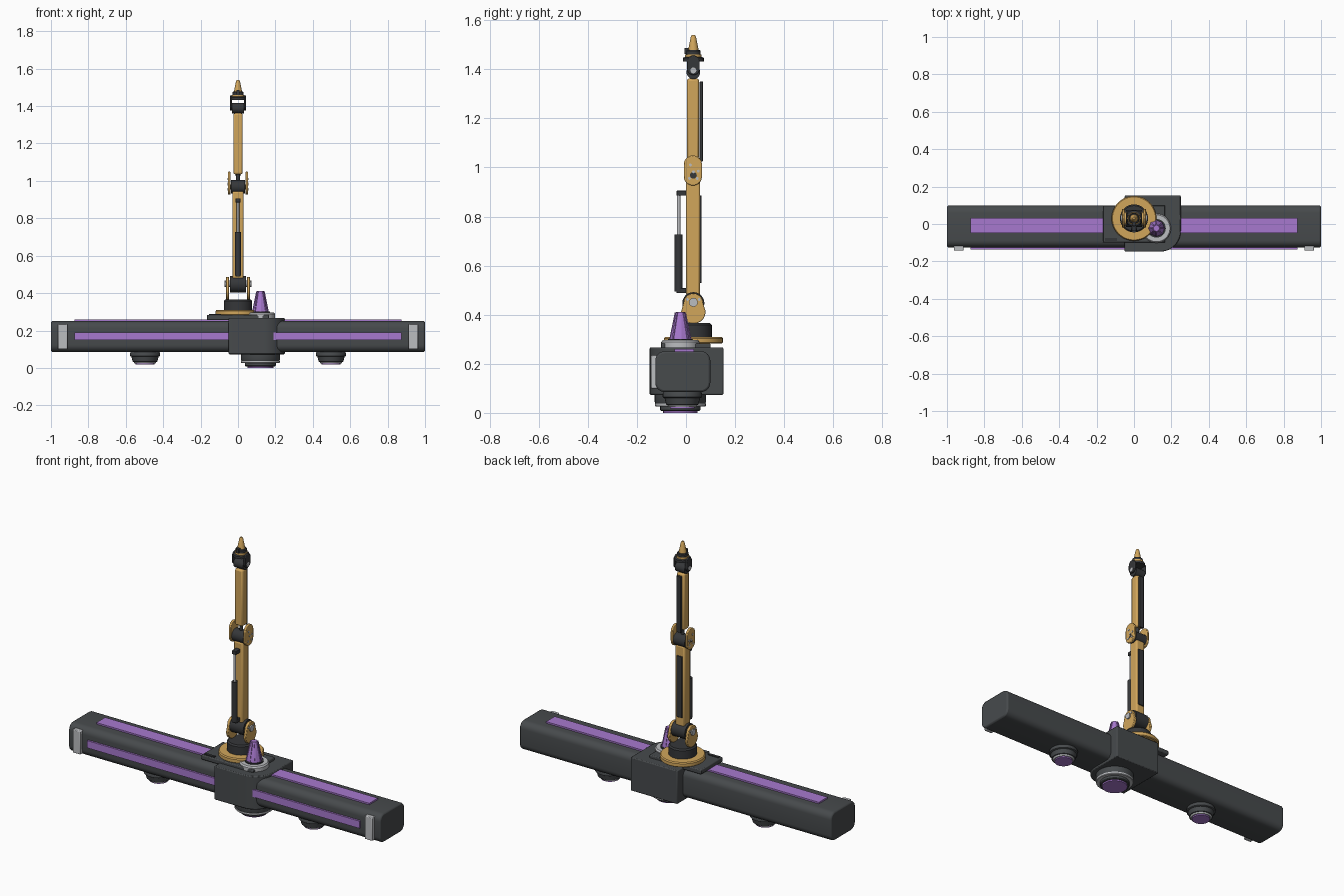
import bpy, bmesh, math
from mathutils import Matrix, Vector

if "Cube" in bpy.data.objects:
    bpy.data.objects.remove(bpy.data.objects["Cube"])


def mat(name, rgb):
    m = bpy.data.materials.new(name)
    m.diffuse_color = (*rgb, 1)
    m.use_nodes = True
    m.node_tree.nodes["Principled BSDF"].inputs["Base Color"].default_value = m.diffuse_color
    return m


DARK = mat("dark grey", (0.063, 0.069, 0.073))
BLACK = mat("charcoal", (0.036, 0.038, 0.041))
GOLD = mat("gold", (0.64, 0.38, 0.105))
PURPLE = mat("purple", (0.39, 0.19, 0.62))
SILVER = mat("silver", (0.50, 0.51, 0.53))


def finish(name, bm, m, bevel=0, seg=2):
    bmesh.ops.recalc_face_normals(bm, faces=bm.faces)
    me = bpy.data.meshes.new(name)
    bm.to_mesh(me)
    bm.free()
    me.materials.append(m)
    ob = bpy.data.objects.new(name, me)
    bpy.context.collection.objects.link(ob)
    if bevel:
        b = ob.modifiers.new("bevel", 'BEVEL')
        b.width, b.segments, b.limit_method = bevel, seg, 'ANGLE'
    bpy.context.view_layer.objects.active = ob
    ob.select_set(True)
    bpy.ops.object.shade_smooth_by_angle(angle=math.radians(35))
    ob.select_set(False)
    return ob


def box(name, x, y, z, m, bevel=0, seg=2):
    """Box from (min, max) ranges."""
    bm = bmesh.new()
    bmesh.ops.create_cube(bm, size=1)
    for v in bm.verts:
        v.co = [r[0] if c < 0 else r[1] for r, c in zip((x, y, z), v.co)]
    return finish(name, bm, m, bevel, seg)


def lathe(name, profile, m, x=0, y=0, n=32, axis='Z', z=0):
    """Solid of revolution from (radius, height) pairs."""
    bm = bmesh.new()
    rings = [[bm.verts.new((r * math.cos(2 * math.pi * i / n), r * math.sin(2 * math.pi * i / n), h))
              for i in range(n)] for r, h in profile]
    for a, b in zip(rings, rings[1:]):
        for i in range(n):
            j = (i + 1) % n
            bm.faces.new((a[i], a[j], b[j], b[i]))
    bm.faces.new(rings[0])
    bm.faces.new(rings[-1])
    if axis == 'X':
        bm.transform(Matrix.Rotation(math.pi / 2, 4, 'Y'))
    bm.transform(Matrix.Translation((x, y, z)))
    return finish(name, bm, m)


def prism(name, pts, depth, m, bevel=0):
    """Extrude a closed outline of 3D points by a depth vector."""
    bm = bmesh.new()
    f = bm.faces.new([bm.verts.new(p) for p in pts])
    g = bmesh.ops.extrude_face_region(bm, geom=[f])
    bmesh.ops.translate(bm, vec=Vector(depth),
                        verts=[v for v in g['geom'] if isinstance(v, bmesh.types.BMVert)])
    return finish(name, bm, m, bevel)


def arc(r, a0, a1, n=10):
    return [(r * math.cos(math.radians(a0 + (a1 - a0) * i / n)),
             r * math.sin(math.radians(a0 + (a1 - a0) * i / n))) for i in range(n + 1)]


def cheek(name, x0, x1, y, z0, r0, z1, r1, m):
    """Side plate with rounded ends, in the y-z plane."""
    pts = [(x0, y + a, z0 + b) for a, b in arc(r0, 180, 360)]
    pts += [(x0, y + a, z1 + b) for a, b in arc(r1, 0, 180)]
    prism(name, pts, (x1 - x0, 0, 0), m, 0.003)


# beam with rounded cross-section
cy, cz, hw, hh, r = -0.013, 0.168, 0.112, 0.083, 0.038
outline = []
for sy, sz, a in ((1, 1, 0), (-1, 1, 90), (-1, -1, 180), (1, -1, 270)):
    outline += [(-1, cy + sy * (hw - r) + p, cz + sz * (hh - r) + q) for p, q in arc(r, a, a + 90, 6)]
prism("beam", outline, (2, 0, 0), DARK, 0.008)

# light strips on the beam
box("top_strip", (-0.875, 0.875), (-0.047, 0.032), (0.24, 0.26), PURPLE)
box("front_strip", (-0.875, 0.875), (-0.136, -0.12), (0.148, 0.19), PURPLE)

# parts repeated at both ends of the beam
for s, side in ((-1, "left"), (1, "right")):
    xs = sorted((s * 0.912, s * 0.962))
    box(side + "_end_bracket", xs, (-0.143, -0.115), (0.10, 0.235), SILVER, 0.004)
    lathe(side + "_thruster", [(0.055, 0.03), (0.066, 0.034), (0.073, 0.062)], DARK, s * 0.497, -0.015)
    lathe(side + "_thruster_rim", [(0.073, 0.06), (0.08, 0.064), (0.08, 0.078), (0.075, 0.09)],
          DARK, s * 0.497, -0.015)
    lathe(side + "_thruster_ring", [(0.056, 0.024), (0.062, 0.034)], SILVER, s * 0.497, -0.015)
    lathe(side + "_thruster_glow", [(0.05, 0.017), (0.05, 0.03)], PURPLE, s * 0.497, -0.015)

# central housing with one large rounded corner
base = [(-0.05, -0.148), (-0.05, 0.152), (0.25, 0.152)]
base += [(0.14 + p, -0.038 + q) for p, q in arc(0.11, 0, -90, 12)]
prism("housing", [(p, q, 0.073) for p, q in base], (0, 0, 0.194), DARK, 0.005)
box("mount_plate", (-0.167, 0.167), (-0.1, 0.1), (0.256, 0.283), DARK, 0.005)
box("plate_clip", (-0.155, -0.09), (-0.09, -0.075), (0.28, 0.288), BLACK)

# downward nozzle under the housing
X, Y = 0.12, -0.023
lathe("nozzle", [(0.085, 0.028), (0.1, 0.034), (0.105, 0.045), (0.105, 0.075)], DARK, X, Y)
lathe("nozzle_ring", [(0.101, 0.026), (0.104, 0.029), (0.104, 0.038)], SILVER, X, Y)
lathe("nozzle_lip", [(0.078, 0.008), (0.082, 0.012), (0.082, 0.032)], DARK, X, Y)
lathe("nozzle_glow", [(0.07, 0.0), (0.07, 0.02)], PURPLE, X, Y)

# beacon
lathe("beacon_base", [(0.078, 0.26), (0.078, 0.288), (0.072, 0.296)], SILVER, X, Y)
lathe("beacon_seat", [(0.05, 0.29), (0.05, 0.302)], BLACK, X, Y)
lathe("beacon", [(0.045, 0.295), (0.043, 0.305), (0.021, 0.405), (0.017, 0.412)], PURPLE, X, Y, 8)
for i in range(4):
    rib = box("beacon_rib", (-0.046, 0.046), (-0.004, 0.004), (0.295, 0.408), PURPLE)
    for v in rib.data.vertices:
        if v.co.z > 0.35:
            v.co.x *= 0.5
    rib.rotation_euler.z = i * math.pi / 4
    rib.location = (X, Y, 0)

# turntable
A = 0.03
lathe("turntable", [(0.115, 0.282), (0.12, 0.286), (0.12, 0.304), (0.115, 0.31)], GOLD, 0, A, 48)
lathe("turntable_drum", [(0.075, 0.305), (0.075, 0.358), (0.068, 0.366)], BLACK, 0, A)

# joints: dark barrels across x
lathe("shoulder_barrel", [(0.045, -0.044), (0.045, 0.044)], BLACK, 0, A, 24, 'X', 0.447)
lathe("shoulder_pin", [(0.018, -0.071), (0.018, 0.071)], SILVER, 0, A, 20, 'X', 0.45)
lathe("elbow_barrel", [(0.036, -0.037), (0.036, 0.037)], BLACK, 0, A, 24, 'X', 0.968)
lathe("elbow_axle", [(0.014, -0.054), (0.014, 0.054)], BLACK, 0, A, 16, 'X', 0.968)
lathe("wrist_barrel", [(0.028, -0.031), (0.028, 0.031)], BLACK, 0, A, 24, 'X', 1.388)
lathe("wrist_axle", [(0.012, -0.044), (0.012, 0.044)], SILVER, 0, A, 16, 'X', 1.395)
for s, side in ((-1, "left"), (1, "right")):
    cheek(side + "_shoulder_cheek", s * 0.048, s * 0.064, A, 0.413, 0.05, 0.447, 0.04, GOLD)
    cheek(side + "_elbow_cheek", s * 0.04, s * 0.054, A - 0.002, 0.963, 0.037, 1.012, 0.037, GOLD)
    cheek(side + "_wrist_cheek", s * 0.032, s * 0.043, A, 1.402, 0.026, 1.43, 0.026, BLACK)
    for dy, bz in ((-0.016, 0.955), (0.016, 0.955), (0, 0.982), (-0.012, 1.01), (0.02, 0.985)):
        h = sorted((s * 0.05, s * 0.057))
        lathe(side + "_elbow_bolt", [(0.006, h[0]), (0.006, h[1])], SILVER, 0, A + dy, 10, 'X', bz)
    for dy in (-0.024, 0.024):
        h = sorted((s * 0.06, s * 0.068))
        lathe(side + "_shoulder_bolt", [(0.006, h[0]), (0.006, h[1])], SILVER, 0, A + dy, 10, 'X', 0.462)

# lower arm with rear panel
box("lower_arm", (-0.03, 0.03), (0.0, 0.058), (0.475, 0.945), GOLD, 0.009)
box("lower_arm_panel", (-0.018, 0.018), (0.05, 0.064), (0.53, 0.885), BLACK, 0.002)

# upper arm with rear panel
box("upper_arm", (-0.025, 0.025), (0.004, 0.053), (1.035, 1.362), GOLD, 0.009)
lathe("upper_arm_pin", [(0.01, 1.0), (0.01, 1.04)], BLACK, 0, A, 12)
box("upper_arm_panel", (-0.014, 0.014), (0.056, 0.069), (1.025, 1.35), BLACK, 0.002)

# piston in front of the lower arm
P = -0.03
lathe("piston_sleeve", [(0.016, 0.495), (0.016, 0.727)], BLACK, 0, P, 16)
lathe("piston_rod", [(0.007, 0.72), (0.007, 0.9)], SILVER, 0, P, 12)
box("piston_lower_mount", (-0.014, 0.014), (P - 0.008, 0.004), (0.488, 0.508), BLACK, 0.002)
box("piston_upper_mount", (-0.013, 0.013), (P - 0.008, 0.004), (0.885, 0.906), BLACK, 0.002)

# tool head and tip
lathe("tool_base", [(0.043, 1.432), (0.043, 1.446), (0.034, 1.45)], BLACK, 0, A, 20)
lathe("tool_ring", [(0.034, 1.448), (0.034, 1.46)], GOLD, 0, A, 20)
lathe("tool_collar", [(0.03, 1.459), (0.03, 1.474), (0.026, 1.478)], BLACK, 0, A, 20)
box("tool_sensor", (-0.008, 0.008), (-0.007, 0.01), (1.462, 1.486), BLACK)
lathe("tool_tip", [(0.022, 1.475), (0.019, 1.49), (0.011, 1.53), (0.007, 1.54)], GOLD, 0, A, 12)
